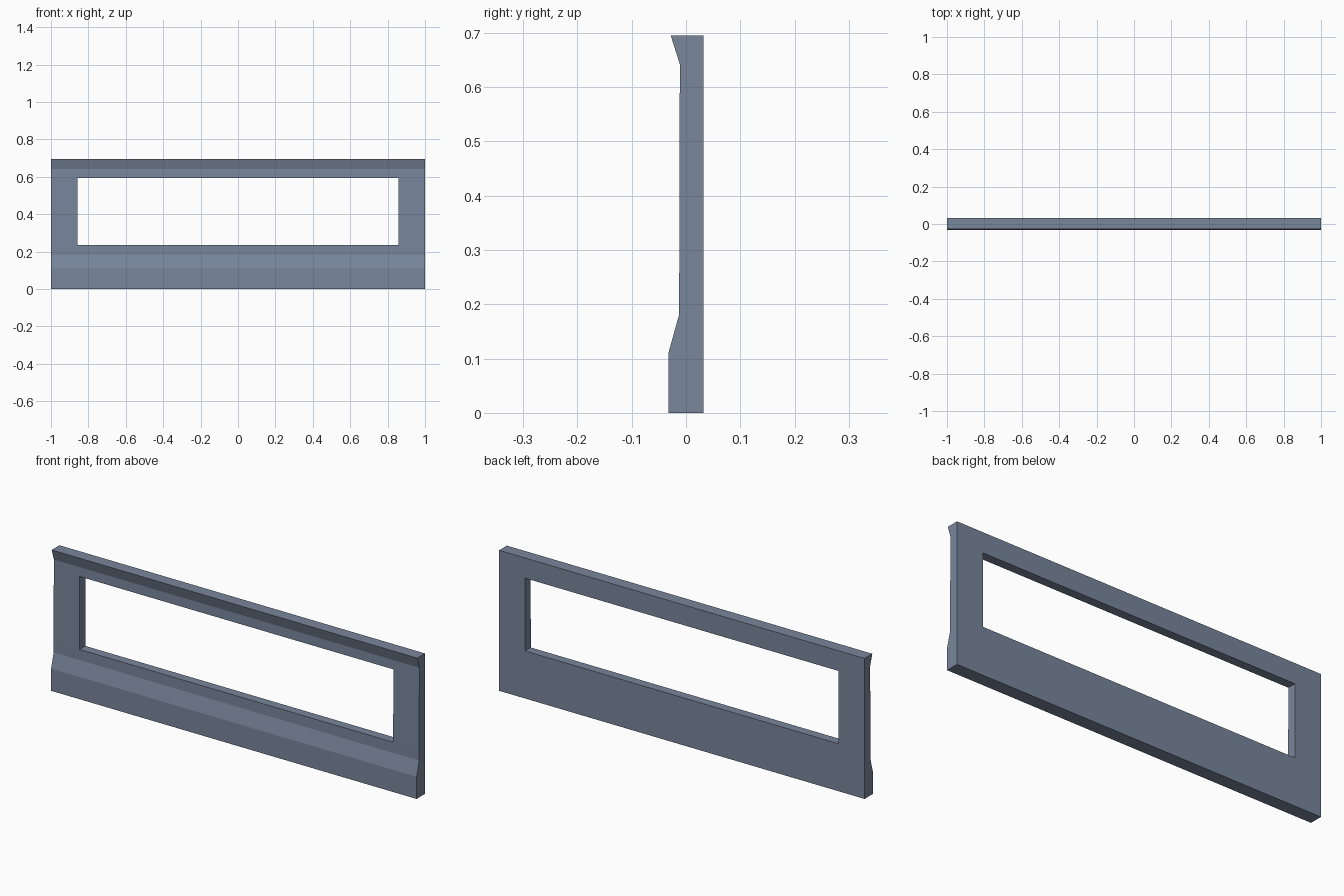
import bpy, bmesh

if "Cube" in bpy.data.objects:
    bpy.data.objects.remove(bpy.data.objects["Cube"])

# Front face profile from bottom to top: (y, z)
profile = [(-0.0325, 0.0), (-0.0325, 0.11), (-0.0125, 0.182), (-0.0125, 0.235),
           (-0.0115, 0.595), (-0.011, 0.641), (-0.028, 0.695)]
BACK_Y = 0.0325
stations = [-1.0, -0.858, 0.858, 1.0]   # panel ends and window sides
WINDOW = (1, 3)                         # column, row left open

bm = bmesh.new()

# Moulded front skin with the window cell left out
grid = [[bm.verts.new((x, y, z)) for y, z in profile] for x in stations]
for i in range(len(stations) - 1):
    for j in range(len(profile) - 1):
        if (i, j) != WINDOW:
            bm.faces.new((grid[i][j], grid[i + 1][j], grid[i + 1][j + 1], grid[i][j + 1]))

# Thicken to the flat back
ext = bmesh.ops.extrude_face_region(bm, geom=bm.faces[:], use_keep_orig=True)
for v in ext["geom"]:
    if isinstance(v, bmesh.types.BMVert):
        v.co.y = BACK_Y
bmesh.ops.recalc_face_normals(bm, faces=bm.faces[:])

mesh = bpy.data.meshes.new("window_panel")
bm.to_mesh(mesh)
bm.free()
panel = bpy.data.objects.new("window_panel", mesh)
bpy.context.collection.objects.link(panel)

# Slate blue paint
paint = bpy.data.materials.new("slate_blue")
paint.diffuse_color = (0.19, 0.24, 0.33, 1.0)
paint.use_nodes = True
paint.node_tree.nodes["Principled BSDF"].inputs["Base Color"].default_value = paint.diffuse_color
mesh.materials.append(paint)
